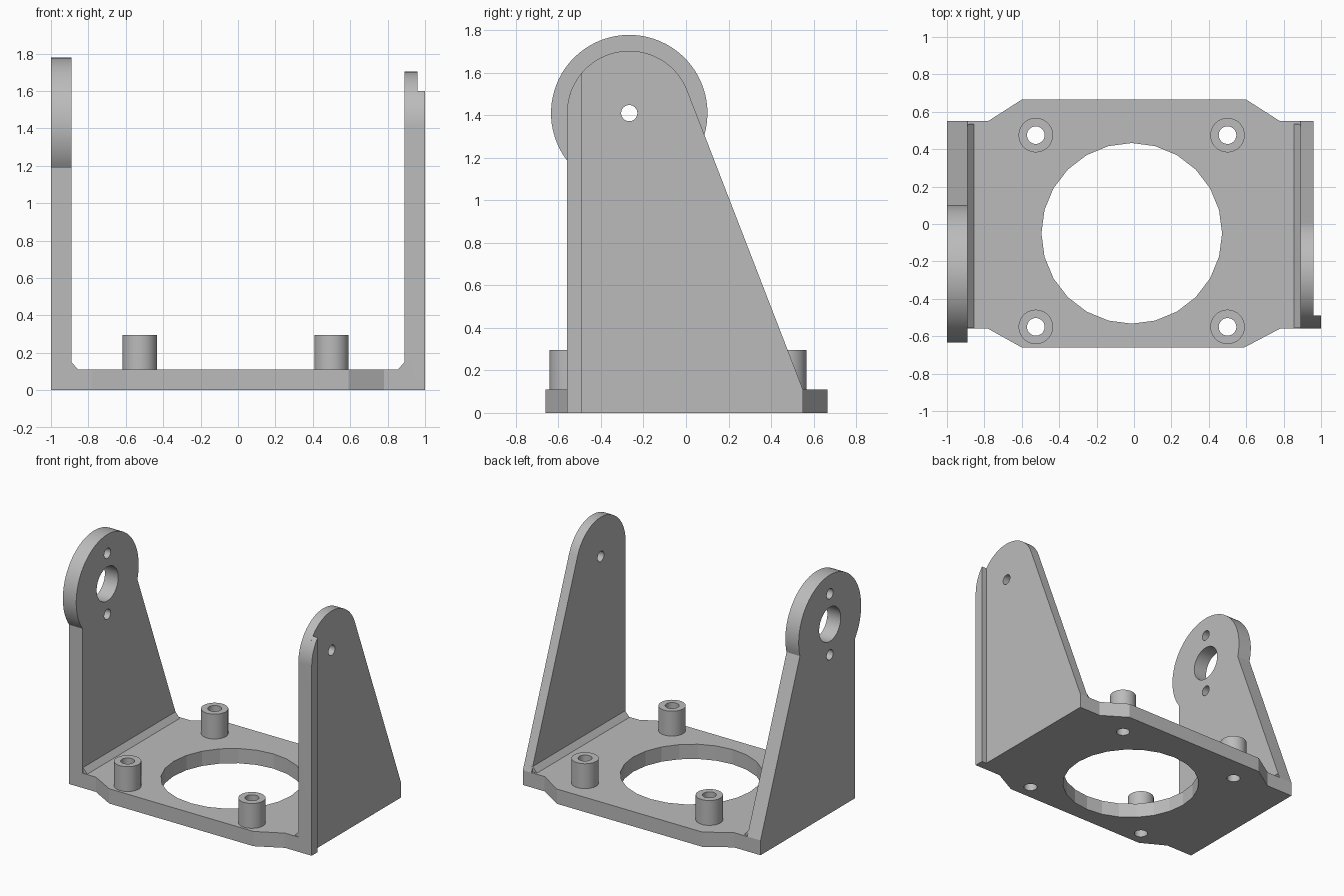
import bpy
import bmesh
from math import acos, atan2, cos, hypot, pi, radians, sin
from mathutils import Matrix, Vector

if "Cube" in bpy.data.objects:
    bpy.data.objects.remove(bpy.data.objects["Cube"], do_unlink=True)

grey = bpy.data.materials.new("grey plastic")
grey.use_nodes = True
grey.diffuse_color = (0.5, 0.5, 0.5, 1)
grey.node_tree.nodes["Principled BSDF"].inputs["Base Color"].default_value = grey.diffuse_color

FRONT, BACK, FLOOR = -0.56, 0.55, 0.11
PIVOT_Y, PIVOT_Z = -0.267, 1.41
ARM_R = PIVOT_Y - FRONT
OUT, IN, STEP = 1.0, 0.89, 0.96


def prism(name, points, axis, lo, hi):
    """Extrude a 2D profile along an axis (x: points are y,z; y: x,z; z: x,y)."""
    place = {"x": lambda u, v: (lo, u, v), "y": lambda u, v: (u, lo, v),
             "z": lambda u, v: (u, v, lo)}[axis]
    shift = Vector([(hi - lo) * (a == axis) for a in "xyz"])
    bm = bmesh.new()
    face = bm.faces.new([bm.verts.new(place(*p)) for p in points])
    extruded = bmesh.ops.extrude_face_region(bm, geom=[face], use_keep_orig=True)
    bmesh.ops.translate(bm, vec=shift,
                        verts=[g for g in extruded["geom"] if isinstance(g, bmesh.types.BMVert)])
    bmesh.ops.recalc_face_normals(bm, faces=bm.faces)
    mesh = bpy.data.meshes.new(name)
    bm.to_mesh(mesh)
    bm.free()
    mesh.materials.append(grey)
    ob = bpy.data.objects.new(name, mesh)
    bpy.context.collection.objects.link(ob)
    return ob


def arc(u, v, r, start, end, n):
    return [(u + r * cos(start + (end - start) * i / n),
             v + r * sin(start + (end - start) * i / n)) for i in range(n + 1)]


def circle(u, v, r, n=48):
    return arc(u, v, r, 0, 2 * pi, n)[:-1]


def combine(target, tool, operation):
    """Apply a boolean and discard the tool."""
    mod = target.modifiers.new(operation.lower(), "BOOLEAN")
    mod.operation, mod.solver, mod.object = operation, "EXACT", tool
    bpy.context.view_layer.objects.active = target
    bpy.ops.object.modifier_apply(modifier=mod.name)
    bpy.data.objects.remove(tool, do_unlink=True)


def arm_profile(head_r):
    """Side plate: upright front edge, sloping back edge, round head."""
    dy, dz = BACK - PIVOT_Y, FLOOR - PIVOT_Z
    tangent = atan2(dz, dy) + acos(ARM_R / hypot(dy, dz))
    spread = acos(min(1, ARM_R / head_r))
    head = arc(PIVOT_Y, PIVOT_Z, head_r, tangent - spread, pi + spread, 48)
    return [(FRONT, 0), (BACK, 0), (BACK, FLOOR)] + head


# Base plate with widened, chamfered front and back
outline = [(-0.95, BACK), (-0.78, BACK), (-0.6, 0.665), (0.6, 0.665), (0.78, BACK), (0.93, BACK),
           (0.93, FRONT), (0.78, FRONT), (0.59, -0.66), (-0.6, -0.66), (-0.78, FRONT), (-0.95, FRONT)]
bracket = prism("bracket", outline, "z", 0, FLOOR)

# Side arms, the right one with a large disc head
disc_arm = prism("disc_arm", arm_profile(0.368), "x", -OUT, -IN)
for z, r in ((0, 0.127), (0.227, 0.038), (-0.227, 0.038)):
    combine(disc_arm, prism("hole", circle(PIVOT_Y, PIVOT_Z + z, r), "x", -1.1, -0.8), "DIFFERENCE")
pivot_arm = prism("pivot_arm", arm_profile(ARM_R), "x", IN, STEP)
combine(pivot_arm, prism("hole", circle(PIVOT_Y, PIVOT_Z, 0.038), "x", 0.8, 1.1), "DIFFERENCE")

# Raised rib along the front edge of the left arm
rib_back = FRONT + 0.07
rib_top = arc(PIVOT_Y, PIVOT_Z, ARM_R, pi - acos((PIVOT_Y - rib_back) / ARM_R), pi, 10)
rib = prism("rib", [(FRONT, 0), (rib_back, 0)] + rib_top, "x", STEP - 0.01, OUT)
combine(pivot_arm, rib, "UNION")

# Chamfered inside corners
for side, arm in ((-1, disc_arm), (1, pivot_arm)):
    corner = [(side * 0.92, 0.05), (side * 0.79, 0.05), (side * 0.855, FLOOR),
              (side * IN, 0.15), (side * 0.92, 0.15)]
    combine(bracket, prism("corner", corner, "y", FRONT + 0.005, BACK - 0.015), "UNION")
    combine(bracket, arm, "UNION")

# Large opening in the base
combine(bracket, prism("opening", circle(-0.012, -0.05, 0.483, 24), "z", -0.1, 0.2), "DIFFERENCE")

# Four hollow standoffs, bored through the base
parts = [bracket]
for x, x_name in ((-0.525, "right"), (0.5, "left")):
    for y, y_name in ((0.475, "back"), (-0.55, "front")):
        post = prism(f"{y_name}_{x_name}_standoff", circle(x, y, 0.092), "z", FLOOR, 0.295)
        for part in (post, bracket):
            combine(part, prism("bore", circle(x, y, 0.047), "z", -0.1, 0.4), "DIFFERENCE")
        parts.append(post)

# Smooth round surfaces, crisp edges and facets
bpy.ops.object.select_all(action="DESELECT")
for part in parts:
    part.select_set(True)
bpy.context.view_layer.objects.active = bracket
bpy.ops.object.shade_smooth_by_angle(angle=radians(12))
